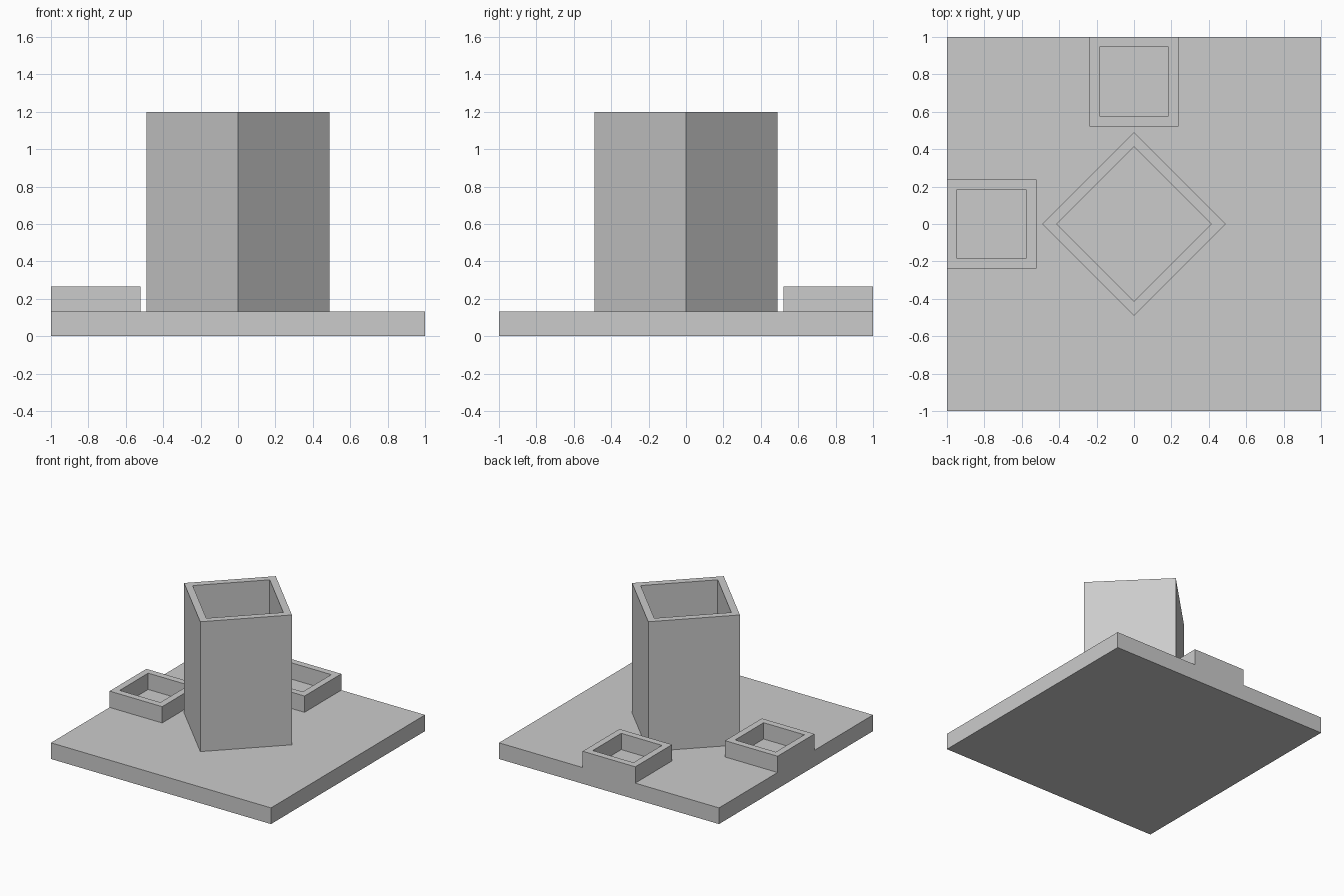
import bpy
import bmesh
from math import radians
from mathutils import Matrix

default_cube = bpy.data.objects.get("Cube")
if default_cube:
    bpy.data.objects.remove(default_cube, do_unlink=True)

PLATE_TOP = 0.133

# One plain grey for everything
grey = bpy.data.materials.new("plain grey")
grey.use_nodes = True
colour = (0.6, 0.6, 0.6, 1)
grey.diffuse_color = colour
grey.node_tree.nodes["Principled BSDF"].inputs["Base Color"].default_value = colour


def finish(name, bm):
    mesh = bpy.data.meshes.new(name)
    bm.to_mesh(mesh)
    bm.free()
    mesh.materials.append(grey)
    obj = bpy.data.objects.new(name, mesh)
    bpy.context.collection.objects.link(obj)
    return obj


def square_tube(name, x, y, outer, inner, top, turn=0):
    """Square walls around an open well, standing on the plate."""
    bm = bmesh.new()
    height = top - PLATE_TOP
    bmesh.ops.create_cube(bm, size=1)
    bmesh.ops.scale(bm, vec=(outer, outer, height), verts=bm.verts)
    # Inset the top for the rim, then push the middle down to the plate
    lid = max(bm.faces, key=lambda f: f.calc_center_median().z)
    bmesh.ops.inset_individual(bm, faces=[lid], thickness=(outer - inner) / 2)
    well = bmesh.ops.extrude_discrete_faces(bm, faces=[lid])["faces"][0]
    bmesh.ops.translate(bm, vec=(0, 0, -height), verts=well.verts)
    # Open the underside, where the plate shows as the floor
    low = [f for f in bm.faces if f.calc_center_median().z < -height * 0.49]
    bmesh.ops.delete(bm, geom=low, context="FACES")
    bm.transform(Matrix.Translation((x, y, PLATE_TOP + height / 2))
                 @ Matrix.Rotation(radians(turn), 4, "Z"))
    return finish(name, bm)


# Base plate
bm = bmesh.new()
bmesh.ops.create_cube(bm, size=1)
bmesh.ops.scale(bm, vec=(2, 2, PLATE_TOP), verts=bm.verts)
bmesh.ops.translate(bm, vec=(0, 0, PLATE_TOP / 2), verts=bm.verts)
finish("base_plate", bm)

# Tall hollow tower, turned corner-on to the front
square_tube("tower", 0, 0, 0.693, 0.537, 1.2, turn=45)

# Two low trays, flush with the right and back edges
for name, x, y in (("right_tray", -0.761, 0), ("back_tray", 0, 0.761)):
    square_tube(name, x, y, 0.478, 0.325, 0.267)
